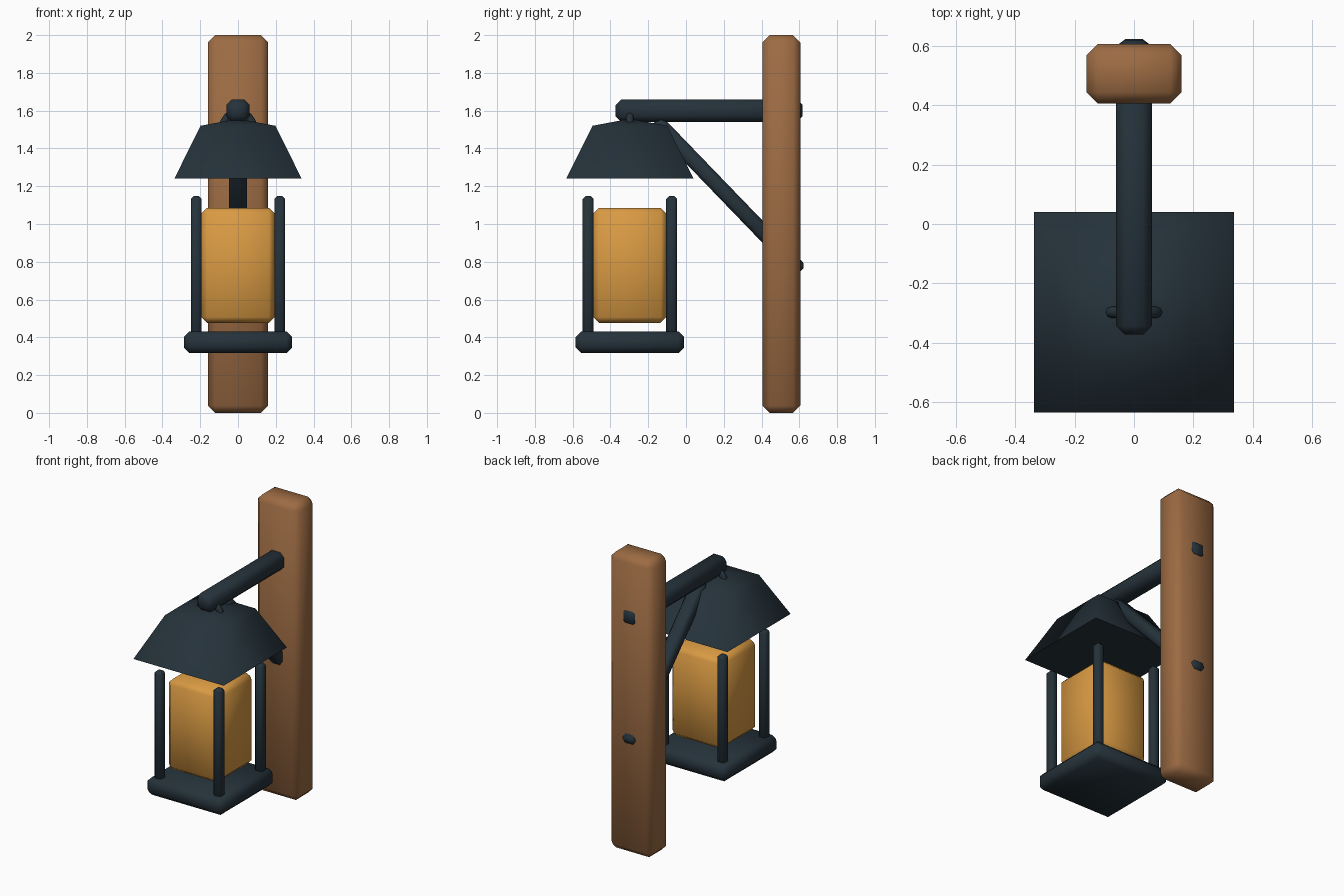
import bpy, math
from mathutils import Vector

if "Cube" in bpy.data.objects:
    bpy.data.objects.remove(bpy.data.objects["Cube"])


def material(name, rgb):
    m = bpy.data.materials.new(name)
    m.diffuse_color = (*rgb, 1)
    m.use_nodes = True
    m.node_tree.nodes["Principled BSDF"].inputs["Base Color"].default_value = m.diffuse_color
    return m


WOOD = material("brown wood", (0.333, 0.147, 0.056))
IRON = material("dark iron", (0.0185, 0.032, 0.043))
GLASS = material("amber glass", (0.694, 0.323, 0.056))
CY = -0.297  # lantern centre on y


def finish(ob, name, mat, angle=85):
    ob.name = name
    ob.data.materials.append(mat)
    bpy.ops.object.shade_smooth_by_angle(angle=math.radians(angle))
    return ob


def box(name, lo, hi, bevel, mat, rot=(0, 0, 0)):
    """Chamfered box between two corners."""
    lo, hi = Vector(lo), Vector(hi)
    bpy.ops.mesh.primitive_cube_add(size=1, location=(lo + hi) / 2, rotation=rot)
    ob = bpy.context.object
    ob.scale = hi - lo
    bpy.ops.object.transform_apply(location=False, rotation=False, scale=True)
    mod = ob.modifiers.new("Bevel", 'BEVEL')
    mod.width = bevel
    mod.segments = 1
    bpy.ops.object.modifier_apply(modifier=mod.name)
    return finish(ob, name, mat)


# Wooden wall post and horizontal arm
box("post", (-0.16, 0.405, 0), (0.16, 0.605, 2), 0.038, WOOD)
box("arm", (-0.061, -0.372, 1.54), (0.061, 0.617, 1.66), 0.03, IRON)

# Diagonal brace running through the post
a, b = Vector((0, -0.16, 1.545)), Vector((0, 0.607, 0.75))
mid, d = (a + b) / 2, b - a
half = Vector((0.048, d.length / 2, 0.041))
box("brace", mid - half, mid + half, 0.02, IRON, (math.atan2(d.z, d.y), 0, 0))

# Hanging ring
bpy.ops.mesh.primitive_torus_add(location=(0, CY, 1.51), rotation=(math.pi / 2, 0, 0),
                                 major_segments=16, minor_segments=8,
                                 major_radius=0.081, minor_radius=0.02)
finish(bpy.context.object, "ring", IRON)

# Roof: steep skirt, shallow pyramid cap, flat underside
verts = [(sx * h, CY + sy * h, z) for h, z in ((0.337, 1.24), (0.198, 1.52))
         for sx, sy in ((-1, -1), (1, -1), (1, 1), (-1, 1))] + [(0, CY, 1.557)]
faces = [(3, 2, 1, 0)]
for i in range(4):
    j = (i + 1) % 4
    faces += [(i, j, j + 4, i + 4), (i + 4, j + 4, 8)]
me = bpy.data.meshes.new("roof")
me.from_pydata(verts, [], faces)
roof = bpy.data.objects.new("roof", me)
bpy.context.collection.objects.link(roof)
bpy.ops.object.select_all(action='DESELECT')
roof.select_set(True)
bpy.context.view_layer.objects.active = roof
finish(roof, "roof", IRON)

# Glass body and base tray
box("glass", (-0.193, CY - 0.193, 0.477), (0.193, CY + 0.193, 1.086), 0.03, GLASS)
box("base", (-0.287, CY - 0.287, 0.316), (0.287, CY + 0.287, 0.432), 0.03, IRON)

# Four corner bars
for sx in (-1, 1):
    for sy in (-1, 1):
        x, y = sx * 0.221, CY + sy * 0.221
        box("corner_bar", (x - 0.029, y - 0.029, 0.40), (x + 0.029, y + 0.029, 1.147), 0.014, IRON)
